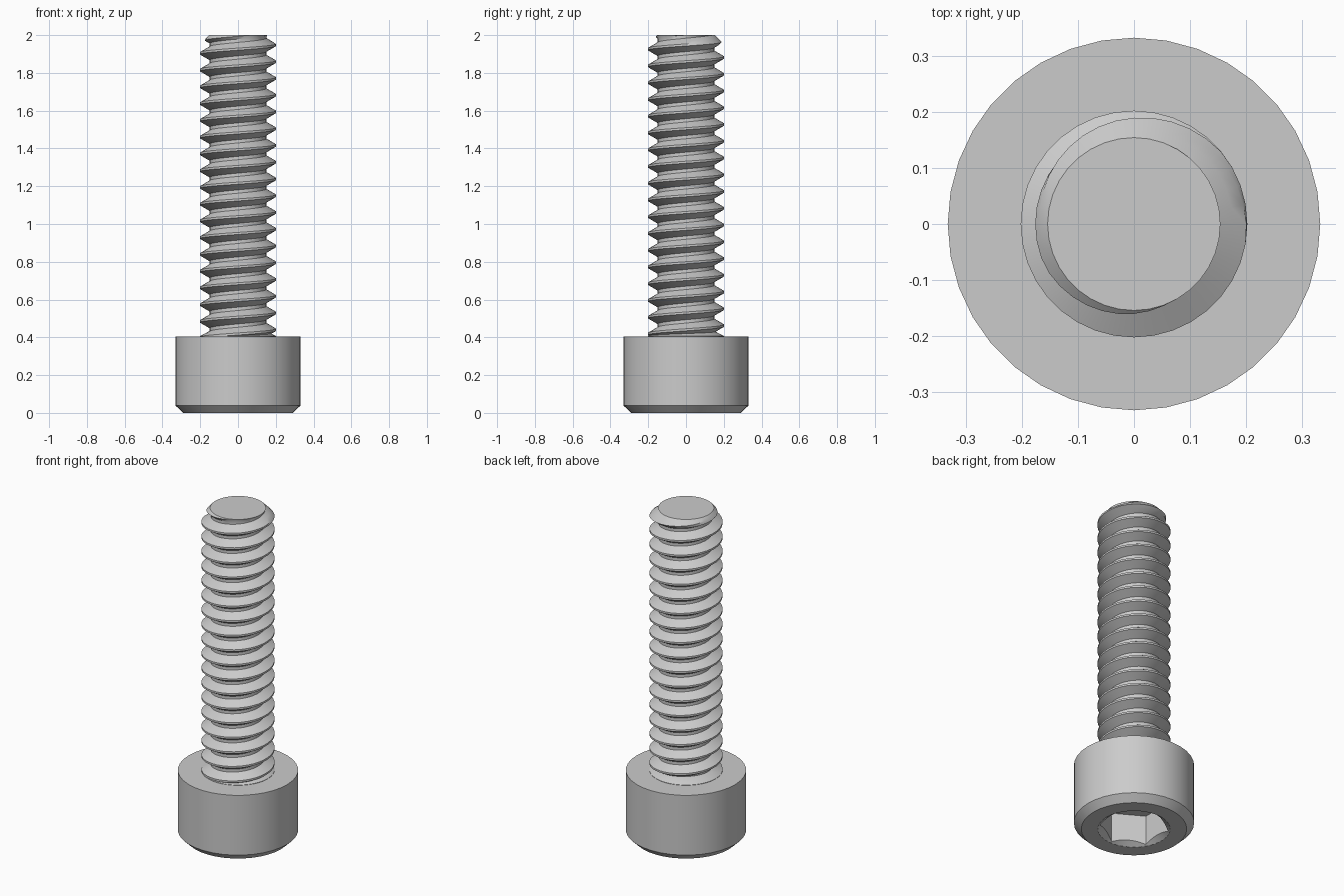
import bpy, bmesh, math

SEG = 36                      # facets around every round part
HEAD_R, HEAD_H = 0.332, 0.404
CREST_R, ROOT_R, TIP_R = 0.202, 0.15, 0.154
PITCH, TOP = 0.0887, 2.0

cube = bpy.data.objects.get("Cube")
if cube:
    bpy.data.objects.remove(cube, do_unlink=True)

steel = bpy.data.materials.new("steel grey")
steel.use_nodes = True
grey = (0.6, 0.6, 0.6, 1)
steel.diffuse_color = grey
steel.node_tree.nodes["Principled BSDF"].inputs["Base Color"].default_value = grey


def polar(r, step, z):
    a = math.tau * step / SEG
    return (r * math.cos(a), r * math.sin(a), z)


def finish(name, bm):
    mesh = bpy.data.meshes.new(name)
    bm.to_mesh(mesh)
    bm.free()
    mesh.materials.append(steel)
    obj = bpy.data.objects.new(name, mesh)
    bpy.context.collection.objects.link(obj)
    bpy.ops.object.select_all(action='DESELECT')
    obj.select_set(True)
    bpy.context.view_layer.objects.active = obj
    bpy.ops.object.shade_smooth_by_angle(angle=math.radians(30))
    return obj


def loft(name, rings):
    """Bridge rings given as functions of the step, and cap both ends."""
    bm = bmesh.new()
    loops = [[bm.verts.new(polar(*ring(i)[:1], i, ring(i)[1])) for i in range(SEG)]
             for ring in rings]
    for low, high in zip(loops, loops[1:]):
        for i in range(SEG):
            j = (i + 1) % SEG
            bm.faces.new((low[i], low[j], high[j], high[i]))
    bm.faces.new(loops[0])
    bm.faces.new(loops[-1])
    bmesh.ops.recalc_face_normals(bm, faces=bm.faces)
    return finish(name, bm)


def circle(r, z):
    return lambda i: (r, z)


# Hexagon socket: corners on the y axis, countersunk mouth
def hex_radius(i):
    a = math.tau * i / SEG
    off = (a + math.pi / 6) % (math.pi / 3) - math.pi / 6
    return 0.166 / math.cos(off)


MOUTH_R = 0.2
socket_floor = lambda i: (hex_radius(i), 0.185)
socket_mouth = lambda i: (hex_radius(i), (MOUTH_R - hex_radius(i)) * 0.7)

# Head with socket and chamfered rim
loft("socket_head", [socket_floor, socket_mouth, circle(MOUTH_R, 0),
                     circle(0.291, 0), circle(HEAD_R, 0.04), circle(HEAD_R, HEAD_H)])

# Tapered run-out where the shank meets the head
loft("shank_collar", [circle(CREST_R, HEAD_H - 0.02), circle(CREST_R, HEAD_H + 0.002),
                      circle(ROOT_R, HEAD_H + 0.03)])

# Right-handed thread, clipped by the chamfered tip
flat = PITCH / 8
flank = (CREST_R - ROOT_R) * math.tan(math.pi / 6)
mid = (CREST_R + ROOT_R) / 2
profile = [(CREST_R, 0), (CREST_R, flat), (mid, flat + flank / 2), (ROOT_R, flat + flank),
           (ROOT_R, PITCH - flank), (mid, PITCH - flank / 2), (CREST_R, PITCH)]
start = 1.948 - flat / 2 - 19 * PITCH


def thread_point(k, r, dz):
    z = start + PITCH * k / SEG + dz
    if z >= TOP:
        return polar(TIP_R, k % SEG, TOP)
    return polar(min(r, TIP_R + TOP - z), k % SEG, z)


bm = bmesh.new()
columns = [[bm.verts.new(thread_point(k, r, dz)) for r, dz in profile]
           for k in range(21 * SEG + 1)]
for a, b in zip(columns, columns[1:]):
    for j in range(len(profile) - 1):
        bm.faces.new((a[j], b[j], b[j + 1], a[j + 1]))
bm.faces.new([bm.verts.new(polar(TIP_R, i, TOP)) for i in range(SEG)])
bmesh.ops.remove_doubles(bm, verts=bm.verts, dist=0.0003)
finish("threaded_shank", bm)
